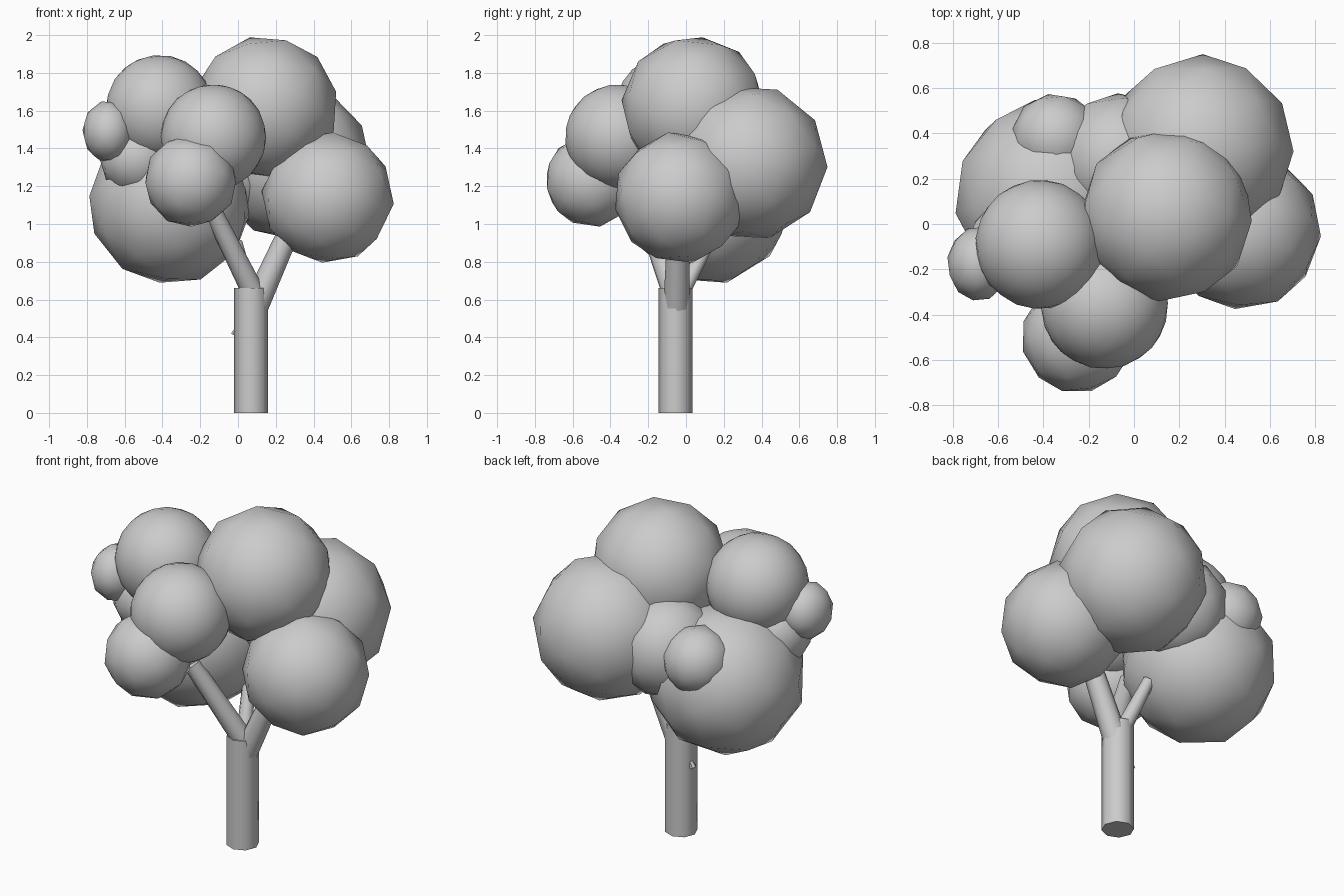
import bpy, math, random
from mathutils import Vector

if "Cube" in bpy.data.objects:
    bpy.data.objects.remove(bpy.data.objects["Cube"])

random.seed(4)


def smooth(obj, angle):
    bpy.ops.object.select_all(action='DESELECT')
    obj.select_set(True)
    bpy.context.view_layer.objects.active = obj
    bpy.ops.object.shade_smooth_by_angle(angle=math.radians(angle))


def leaf_ball(name, center, radius, detail=2, scale=(1, 1, 1)):
    rot = [random.uniform(0, math.pi) for _ in range(3)]
    bpy.ops.mesh.primitive_ico_sphere_add(subdivisions=detail, radius=radius)
    obj = bpy.context.object
    obj.name = name
    obj.rotation_euler = rot
    bpy.ops.object.transform_apply(location=False, rotation=True, scale=False)
    obj.scale = scale
    obj.location = center
    smooth(obj, 60)
    return obj


def limb(name, start, end, r1, r2, sides=8):
    a, b = Vector(start), Vector(end)
    d = b - a
    bpy.ops.mesh.primitive_cone_add(vertices=sides, radius1=r1, radius2=r2,
                                    depth=d.length, location=(a + b) / 2)
    obj = bpy.context.object
    obj.name = name
    obj.rotation_mode = 'QUATERNION'
    obj.rotation_quaternion = d.to_track_quat('Z', 'Y')
    smooth(obj, 50)
    return obj


# Trunk and branches
limb("trunk", (0.07, -0.055, 0), (0.07, -0.055, 0.66), 0.09, 0.09)
limb("branch_front_left", (0.09, -0.06, 0.62), (-0.15, -0.23, 1.10), 0.062, 0.05)
limb("branch_right", (0.09, -0.05, 0.56), (0.31, -0.04, 1.05), 0.07, 0.055)
limb("branch_stub_back", (0.06, -0.03, 0.62), (-0.01, 0.12, 0.90), 0.045, 0.035)
limb("trunk_knot", (0.02, -0.04, 0.48), (-0.02, -0.04, 0.41), 0.01, 0.02, 6)

# Foliage clumps: name, centre, radius, subdivision
clumps = [
    ("foliage_top", (0.145, 0.04, 1.615), 0.385, 2),
    ("foliage_back_right", (0.29, 0.335, 1.325), 0.415, 2),
    ("foliage_right", (0.475, -0.03, 1.14), 0.352, 2),
    ("foliage_left", (-0.36, 0.12, 1.11), 0.435, 2),
    ("foliage_upper_left", (-0.415, -0.09, 1.61), 0.285, 3),
    ("foliage_front", (-0.13, -0.36, 1.46), 0.28, 3),
    ("foliage_front_low", (-0.25, -0.50, 1.23), 0.248, 2),
    ("foliage_back_left", (-0.345, 0.38, 1.31), 0.198, 2),
    ("foliage_middle", (-0.06, 0.28, 1.29), 0.30, 2),
    ("foliage_left_small", (-0.53, -0.09, 1.35), 0.205, 2),
]
for name, center, radius, detail in clumps:
    leaf_ball(name, center, radius, detail)
leaf_ball("foliage_left_tip", (-0.685, -0.175, 1.49), 0.165, 2, (0.85, 1, 1))
